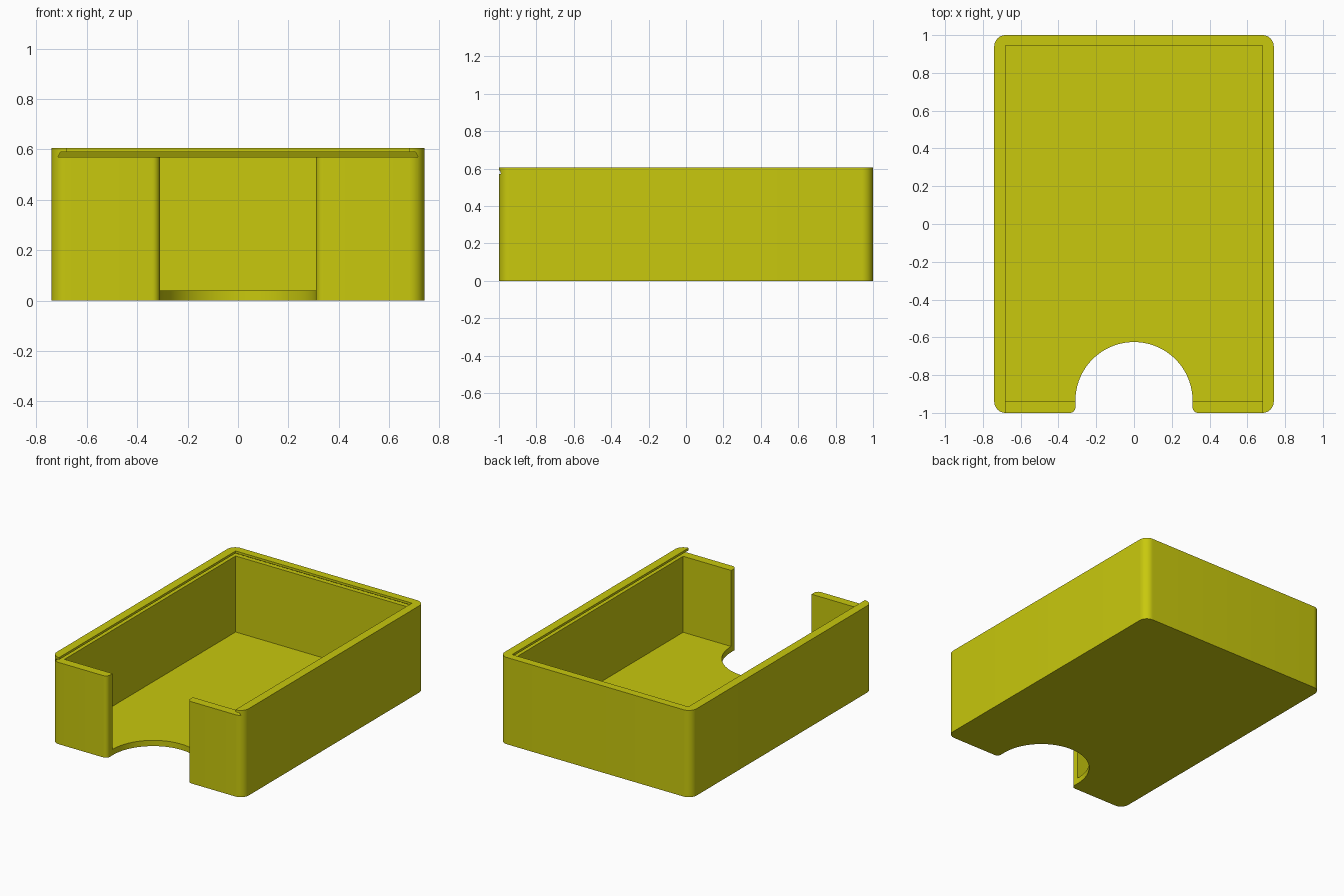
import bpy, bmesh
from math import cos, sin, radians

default = bpy.data.objects.get("Cube")
if default:
    bpy.data.objects.remove(default, do_unlink=True)

# Overall sizes
HALF_X, HALF_Y, HEIGHT = 0.74, 1.0, 0.605
IN_X, IN_FRONT, IN_BACK = 0.68, -0.94, 0.945
FLOOR, LEDGE, LIP = 0.04, 0.57, 0.589
NOTCH_R, NOTCH_Y = 0.31, -0.935
CORNER, NOTCH_CORNER = 0.06, 0.03

mat = bpy.data.materials.new("olive yellow")
mat.use_nodes = True
colour = (0.58, 0.58, 0.004, 1)
mat.diffuse_color = colour
mat.node_tree.nodes["Principled BSDF"].inputs["Base Color"].default_value = colour


def arc(cx, cy, r, start, end, steps):
    angles = [radians(start + (end - start) * i / steps) for i in range(steps + 1)]
    return [(cx + r * cos(a), cy + r * sin(a)) for a in angles]


def prism(name, bottom, top, z0, z1):
    """Solid between two matching outlines at heights z0 and z1."""
    bm = bmesh.new()
    low = [bm.verts.new((x, y, z0)) for x, y in bottom]
    high = [bm.verts.new((x, y, z1)) for x, y in top]
    bm.faces.new(low[::-1])
    bm.faces.new(high)
    n = len(low)
    for i in range(n):
        j = (i + 1) % n
        bm.faces.new((low[i], low[j], high[j], high[i]))
    bmesh.ops.recalc_face_normals(bm, faces=bm.faces)
    mesh = bpy.data.meshes.new(name)
    bm.to_mesh(mesh)
    bm.free()
    mesh.materials.append(mat)
    obj = bpy.data.objects.new(name, mesh)
    bpy.context.collection.objects.link(obj)
    return obj


def rect(half_x, y0, y1):
    return [(-half_x, y0), (half_x, y0), (half_x, y1), (-half_x, y1)]


# Outer block: rounded rectangle with a thumb notch in the front edge
right_half = (
    arc(0, NOTCH_Y, NOTCH_R, 90, 0, 32)
    + arc(NOTCH_R + NOTCH_CORNER, -HALF_Y + NOTCH_CORNER, NOTCH_CORNER, 180, 270, 8)
    + arc(HALF_X - CORNER, -HALF_Y + CORNER, CORNER, -90, 0, 12)
    + arc(HALF_X - CORNER, HALF_Y - CORNER, CORNER, 0, 90, 12))
outline = right_half + [(-x, y) for x, y in right_half[:0:-1]]
box = prism("sliding_lid_box", outline, outline, 0, HEIGHT)

# Cutters: storage cavity, tapered lid groove, open mouth between the lips
inside = rect(IN_X, IN_FRONT, IN_BACK)
mouth = rect(IN_X, -1.2, IN_BACK)
cutters = [
    prism("groove_cutter", rect(0.715, -1.2, 0.977), rect(0.705, -1.2, 0.967), LEDGE, LIP),
    prism("cavity_cutter", inside, inside, FLOOR, LEDGE + 0.005),
    prism("mouth_cutter", mouth, mouth, LIP - 0.005, HEIGHT + 0.1),
]

bpy.ops.object.select_all(action='DESELECT')
bpy.context.view_layer.objects.active = box
box.select_set(True)
for cutter in cutters:
    cutter.hide_render = True
    mod = box.modifiers.new(cutter.name, 'BOOLEAN')
    mod.operation = 'DIFFERENCE'
    mod.solver = 'EXACT'
    mod.object = cutter
    bpy.ops.object.modifier_apply(modifier=mod.name)
    bpy.data.objects.remove(cutter, do_unlink=True)

# Smooth rounded corners, crisp edges elsewhere
bpy.ops.object.shade_smooth_by_angle(angle=radians(30))
